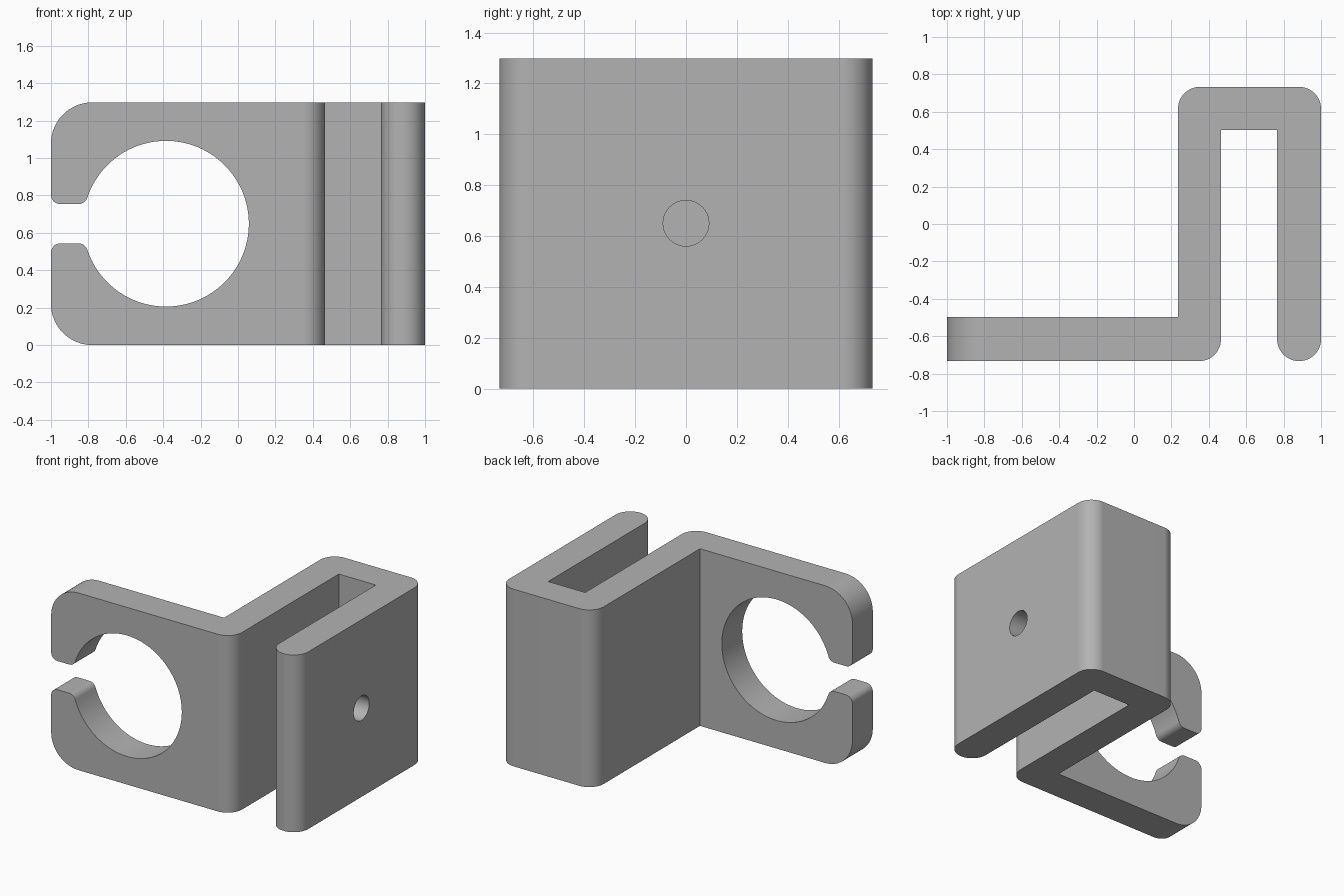
import bpy
import bmesh
import math

if "Cube" in bpy.data.objects:
    bpy.data.objects.remove(bpy.data.objects["Cube"])

H = 1.297                      # height of the clip
CX, CZ, R = -0.385, H / 2, 0.443   # ring hole
GAP, LIP = 0.105, 0.05         # half mouth gap, lip rounding


def arc(cx, cy, r, a0, a1, n=12):
    """Points on an arc, angles in degrees."""
    return [(cx + r * math.cos(math.radians(a0 + (a1 - a0) * i / n)),
             cy + r * math.sin(math.radians(a0 + (a1 - a0) * i / n)))
            for i in range(n + 1)]


def prism(name, points, place, direction):
    """Extrude a flat outline into a closed solid."""
    bm = bmesh.new()
    face = bm.faces.new([bm.verts.new(place(a, b)) for a, b in points])
    new = bmesh.ops.extrude_face_region(bm, geom=[face])["geom"]
    bmesh.ops.translate(bm, vec=direction,
                        verts=[v for v in new if isinstance(v, bmesh.types.BMVert)])
    bmesh.ops.recalc_face_normals(bm, faces=bm.faces[:])
    mesh = bpy.data.meshes.new(name)
    bm.to_mesh(mesh)
    bm.free()
    obj = bpy.data.objects.new(name, mesh)
    bpy.context.collection.objects.link(obj)
    return obj


# Bent strip seen from above, overlong so the front outline trims it
Y, C = 0.733, 0.117
strip = [(-1.2, -Y)]
strip += arc(0.465 - C, -Y + C, C, -90, 0)
strip += [(0.465, 0.502), (0.765, 0.502)]
strip += arc(0.8825, -Y + 0.1175, 0.1175, 180, 360, 24)
strip += arc(1 - C, Y - C, C, 0, 90)
strip += arc(0.235 + C, Y - C, C, 90, 180)
strip += [(0.235, -0.497), (-1.2, -0.497)]
clip = prism("bracket_clip", strip, lambda a, b: (a, b, -0.1), (0, 0, H + 0.2))

# Front outline: rounded plate with an open ring; lower half, then mirrored
K = 0.22
lip_z = GAP + LIP
lip_x = math.sqrt((R + LIP) ** 2 - lip_z ** 2)
tilt = math.degrees(math.atan2(lip_z, lip_x))
lower = [(1.2, 0)]
lower += arc(-1 + K, K, K, 270, 180, 16)
lower += arc(-1 + LIP, CZ - lip_z, LIP, 180, 90, 8)
lower += arc(CX - lip_x, CZ - lip_z, LIP, 90, tilt, 8)
lower += arc(CX, CZ, R, 180 + tilt, 360, 48)[1:]
upper = [(x, H - z) for x, z in reversed(lower[:-1])]
outline = prism("outline_cutter", lower + upper,
                lambda a, b: (a, -1, b), (0, 2, 0))

# Screw hole through the outer leg only
drill = prism("drill_cutter", arc(0, 0.65, 0.09, 0, 360, 40)[:-1],
              lambda a, b: (0.6, a, b), (0.6, 0, 0))

bpy.context.view_layer.objects.active = clip
clip.select_set(True)
for cutter, mode in ((outline, 'INTERSECT'), (drill, 'DIFFERENCE')):
    mod = clip.modifiers.new(cutter.name, 'BOOLEAN')
    mod.object, mod.operation, mod.solver = cutter, mode, 'EXACT'
    bpy.ops.object.modifier_apply(modifier=mod.name)
    bpy.data.objects.remove(cutter)

# Plain grey finish
grey = bpy.data.materials.new("plain grey")
grey.diffuse_color = (0.45, 0.45, 0.45, 1)
grey.use_nodes = True
grey.node_tree.nodes["Principled BSDF"].inputs["Base Color"].default_value = grey.diffuse_color
clip.data.materials.clear()
clip.data.materials.append(grey)
for p in clip.data.polygons:
    p.material_index = 0

# Smooth bends with flat plates kept flat
bpy.ops.object.shade_smooth_by_angle(angle=math.radians(30))
mod = clip.modifiers.new("flat_plates", 'WEIGHTED_NORMAL')
mod.keep_sharp = True
